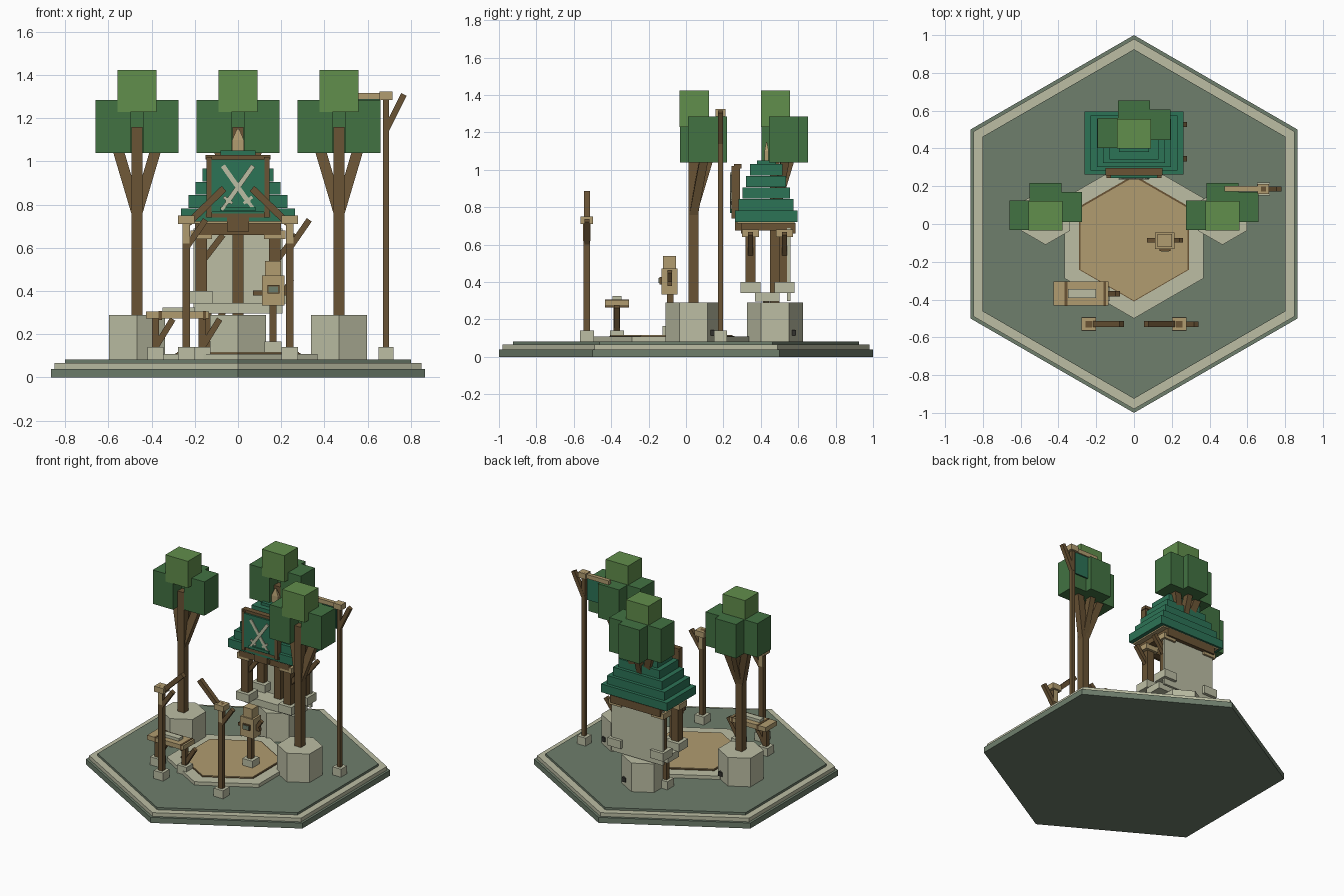
import bpy, bmesh, math
from mathutils import Vector, Matrix

if "Cube" in bpy.data.objects:
    bpy.data.objects.remove(bpy.data.objects["Cube"])


def material(name, rgb):
    m = bpy.data.materials.new(name)
    lin = [((c / 255 + 0.055) / 1.055) ** 2.4 for c in rgb]
    m.diffuse_color = (*lin, 1)
    m.use_nodes = True
    m.node_tree.nodes["Principled BSDF"].inputs["Base Color"].default_value = m.diffuse_color
    return m


PAVING = material("grey green paving", (110, 126, 108))
STONE = material("pale stone", (188, 190, 164))
TAN = material("tan wood", (177, 156, 112))
BROWN = material("brown wood", (106, 84, 53))
LEAF = material("dark leaf", (66, 114, 66))
LEAF_TOP = material("light leaf", (97, 142, 76))
ROOF = material("teal green", (44, 115, 86))
IRON = material("dark iron", (50, 50, 46))


def finish(name, bm, mat):
    bmesh.ops.recalc_face_normals(bm, faces=bm.faces)
    me = bpy.data.meshes.new(name)
    bm.to_mesh(me)
    bm.free()
    me.materials.append(mat)
    ob = bpy.data.objects.new(name, me)
    bpy.context.collection.objects.link(ob)
    return ob


def box(name, x, y, z, mat):
    """Box from three (low, high) ranges."""
    bm = bmesh.new()
    bmesh.ops.create_cube(bm, size=1)
    for v in bm.verts:
        v.co = [(r[0] + r[1]) / 2 + c * (r[1] - r[0]) for r, c in zip((x, y, z), v.co)]
    return finish(name, bm, mat)


def block(name, cx, cy, w, d, z0, z1, mat):
    return box(name, (cx - w / 2, cx + w / 2), (cy - d / 2, cy + d / 2), (z0, z1), mat)


def hexagon(name, cx, cy, r, z0, z1, mat):
    bm = bmesh.new()
    ring = [(cx + r * math.sin(k * math.pi / 3), cy + r * math.cos(k * math.pi / 3)) for k in range(6)]
    face = bm.faces.new([bm.verts.new((px, py, z0)) for px, py in ring])
    ext = bmesh.ops.extrude_face_region(bm, geom=[face], use_keep_orig=True)
    for v in ext["geom"]:
        if isinstance(v, bmesh.types.BMVert):
            v.co.z = z1
    return finish(name, bm, mat)


def bar(name, a, b, w, d, mat):
    """Square bar from a to b; d is its depth along y."""
    a, b = Vector(a), Vector(b)
    axis = (b - a).normalized()
    side = Vector((0, 1, 0)).cross(axis).normalized()
    depth = axis.cross(side)
    rot = Matrix((side, depth, axis)).transposed()
    bm = bmesh.new()
    bmesh.ops.create_cube(bm, size=1)
    for v in bm.verts:
        v.co = (a + b) / 2 + rot @ Vector((v.co.x * w, v.co.y * d, v.co.z * (b - a).length))
    return finish(name, bm, mat)


def post(name, x, y, z0, z1, w=0.034, foot=0.075, head=0.075, reach=0.09):
    """Stone footing, wooden post, tan cap and a brace leaning to +x."""
    block(name + "_footing", x, y, foot, foot, z0, z0 + 0.058, STONE)
    block(name + "_shaft", x, y, w, w, z0 + 0.05, z1, BROWN)
    if head:
        block(name + "_cap", x, y, head, head * 0.9, z1 - 0.04, z1, TAN)
    if reach:
        bar(name + "_brace", (x, y, z1 - 0.15), (x + reach, y, z1 - 0.02), 0.028, 0.028, BROWN)


G = 0.083  # ground level

# Stepped base
hexagon("base_lower", 0, 0, 1.0, 0, 0.04, PAVING)
hexagon("base_rim", 0, 0, 0.98, 0.04, 0.067, STONE)
hexagon("base_paving", 0, 0, 0.925, 0.06, G, PAVING)

# Sand arena
hexagon("arena_kerb", 0, -0.075, 0.425, G - 0.01, 0.108, STONE)
hexagon("arena_edge", 0, -0.075, 0.335, 0.1, 0.113, BROWN)
hexagon("arena_sand", 0, -0.078, 0.327, 0.1, 0.117, TAN)


# Trees in stone planters
def tree(name, x, y):
    hexagon(name + "_planter", x, y, 0.15, G - 0.01, 0.29, STONE)
    block(name + "_drain", x + 0.088, y + 0.098, 0.03, 0.03, 0.115, 0.145, IRON)
    block(name + "_trunk", x, y, 0.052, 0.052, 0.28, 1.16, BROWN)
    for s in (-1, 1):
        bar(name + "_branch", (x, y, 0.76), (x + s * 0.095, y + 0.06, 1.08), 0.05, 0.045, BROWN)
    bar(name + "_back_branch", (x, y, 0.78), (x + 0.001, y + 0.09, 1.08), 0.04, 0.045, BROWN)
    z = (1.04, 1.285)
    box(name + "_leaf_left", (x - 0.192, x - 0.03), (y - 0.072, y + 0.085), z, LEAF)
    box(name + "_leaf_right", (x + 0.03, x + 0.192), (y - 0.03, y + 0.13), z, LEAF)
    box(name + "_leaf_back", (x - 0.085, x + 0.085), (y + 0.027, y + 0.178), z, LEAF)
    box(name + "_leaf_top", (x - 0.09, x + 0.09), (y - 0.074, y + 0.082), (1.23, 1.423), LEAF_TOP)


tree("left_tree", -0.468, 0.04)
tree("right_tree", 0.468, 0.04)
tree("back_tree", 0, 0.475)

# Pavilion: floor slab, rear wall, posts
box("pavilion_floor", (-0.205, 0.205), (0.37, 0.5), (0.295, 0.345), STONE)
box("pavilion_wall", (-0.205, 0.205), (0.54, 0.558), (0.3, 0.69), STONE)
for x in (-0.17, 0.17):
    for y in (0.345, 0.527):
        post("pavilion_post", x, y, 0.342, 0.68, 0.055, 0.105, 0.1, 0.1)
    box("pavilion_side_beam", (x - 0.03, x + 0.03), (0.3, 0.58), (0.675, 0.715), BROWN)
for y in (0.32, 0.56):
    box("pavilion_cross_beam", (-0.2, 0.2), (y - 0.025, y + 0.025), (0.66, 0.715), BROWN)
box("pavilion_eave", (-0.235, 0.235), (0.272, 0.58), (0.712, 0.733), TAN)
box("eave_bracket", (-0.05, 0.05), (0.262, 0.31), (0.675, 0.742), BROWN)
post("pavilion_prop", -0.14, 0.43, G, 0.33, head=0, reach=0.075)

# Stepped roof
for i in range(5):
    k = 0.033 * i
    box("roof_tier", (-0.263 + k, 0.263 - k), (0.262 + 0.02 * i, 0.595 - 0.02 * i),
        (0.722 + 0.062 * i, 0.782 + 0.062 * i), ROOF)
    if i == 4:
        box("roof_ridge", (-0.08, 0.08), (0.38, 0.48), (1.02, 1.05), ROOF)

# Ridge finial with pointed tip
box("finial", (-0.027, 0.027), (0.42, 0.442), (1.03, 1.1), TAN)
bm = bmesh.new()
bmesh.ops.create_cone(bm, segments=4, radius1=0.038, radius2=0.008, depth=0.05, cap_ends=True)
bmesh.ops.rotate(bm, verts=bm.verts, matrix=Matrix.Rotation(math.pi / 4, 3, 'Z'))
for v in bm.verts:
    v.co = (v.co.x, 0.431 + v.co.y * 0.41, v.co.z + 1.125)
finish("finial_tip", bm, TAN)

# Sign board with frame and crossed blades
box("sign_back", (-0.14, 0.14), (0.262, 0.29), (0.75, 1.02), BROWN)
box("sign_panel", (-0.122, 0.122), (0.244, 0.265), (0.765, 1.01), ROOF)
for s in (-1, 1):
    block("sign_frame_side", s * 0.133, 0.267, 0.024, 0.045, 0.74, 1.02, BROWN)
box("sign_frame_top", (-0.15, 0.15), (0.257, 0.297), (1.008, 1.03), BROWN)
box("sign_frame_bottom", (-0.15, 0.15), (0.257, 0.297), (0.74, 0.76), BROWN)
box("sign_cloth", (-0.08, 0.08), (0.236, 0.246), (0.77, 0.79), ROOF)
for s in (-1, 1):
    y = 0.2405 - 0.0015 * s
    bar("sign_blade", (-s * 0.05, y, 0.81), (s * 0.07, y, 0.98), 0.022, 0.006, STONE)
    bar("sign_guard", (-s * 0.066, y, 0.836), (-s * 0.026, y, 0.806), 0.014, 0.006, STONE)
    bar("sign_grip", (-s * 0.076, y, 0.776), (-s * 0.05, y, 0.81), 0.015, 0.006, STONE)

# Entrance posts with arms leaning towards each other
for s in (-1, 1):
    x = s * 0.24
    post("entrance_post", x, -0.53, G, 0.75)
    bar("entrance_arm", (x - s * 0.01, -0.53, 0.715), (s * 0.065, -0.53, 0.875), 0.032, 0.032, BROWN)
    box("entrance_peg", (x - 0.016, x + 0.016), (-0.55, -0.51), (0.62, 0.712), TAN)

# Banner pole
post("banner_pole", 0.685, 0.185, G, 1.325, w=0.026, foot=0.068, head=0.06, reach=0)
bar("banner_pole_brace", (0.683, 0.185, 1.14), (0.768, 0.185, 1.31), 0.028, 0.028, BROWN)
box("banner_arm", (0.48, 0.715), (0.173, 0.2), (1.288, 1.318), TAN)
box("banner", (0.53, 0.66), (0.181, 0.191), (1.13, 1.29), ROOF)

# Bench
for x in (-0.382, -0.165):
    post("bench_leg", x, -0.37, G, 0.29, head=0, reach=0.08)
box("bench_seat", (-0.425, -0.135), (-0.432, -0.305), (0.272, 0.305), TAN)
for x in (-0.36, -0.155):
    block("bench_band", x, -0.3685, 0.014, 0.13, 0.265, 0.308, BROWN)
box("bench_plank", (-0.35, -0.2), (-0.392, -0.345), (0.3, 0.325), STONE)

# Training dummy
post("dummy", 0.162, -0.085, 0.108, 0.34, head=0, reach=0, foot=0.08)
box("dummy_body", (0.11, 0.215), (-0.132, -0.045), (0.333, 0.472), TAN)
box("dummy_head", (0.125, 0.2), (-0.123, -0.053), (0.47, 0.54), TAN)
box("dummy_arm", (0.07, 0.24), (-0.098, -0.075), (0.38, 0.403), BROWN)
bar("dummy_raised_arm", (0.2, -0.087, 0.38), (0.25, -0.087, 0.455), 0.024, 0.024, BROWN)
block("dummy_target_frame", 0.164, -0.136, 0.056, 0.012, 0.388, 0.428, BROWN)
block("dummy_target", 0.164, -0.142, 0.044, 0.008, 0.394, 0.422, PAVING)
